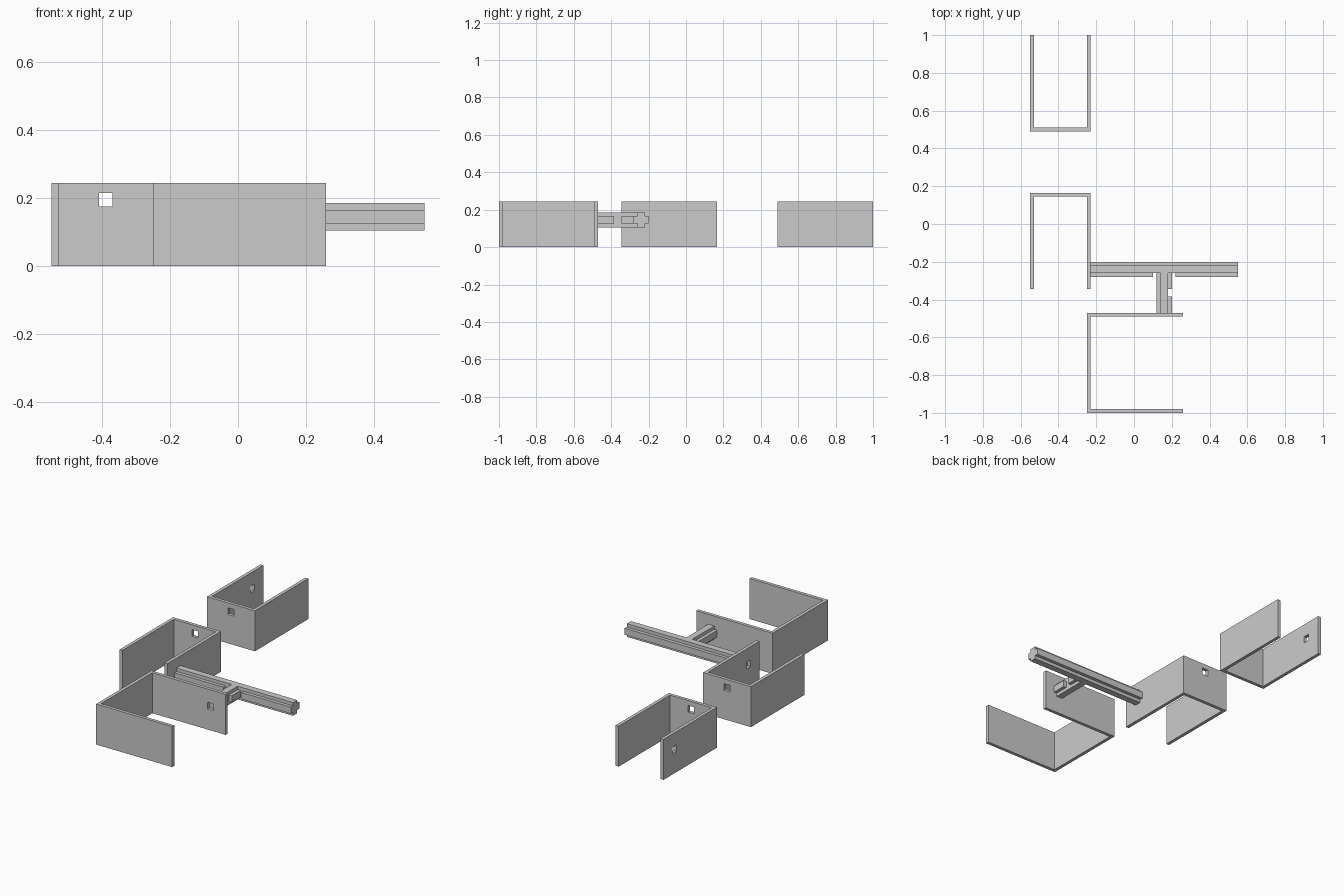
import bpy, bmesh
from mathutils import Matrix, Vector
from math import pi

if "Cube" in bpy.data.objects:
    bpy.data.objects.remove(bpy.data.objects["Cube"])

H, T = 0.245, 0.02      # bracket height, wall thickness


def prism(name, outline, length, matrix):
    """Extrude a 2D outline along local z, then place it."""
    bm = bmesh.new()
    face = bm.faces.new([bm.verts.new((x, y, 0)) for x, y in outline])
    ext = bmesh.ops.extrude_face_region(bm, geom=[face])
    bmesh.ops.translate(bm, vec=(0, 0, length),
                        verts=[v for v in ext["geom"] if isinstance(v, bmesh.types.BMVert)])
    bmesh.ops.transform(bm, matrix=matrix, verts=bm.verts)
    bmesh.ops.recalc_face_normals(bm, faces=bm.faces)
    me = bpy.data.meshes.new(name)
    bm.to_mesh(me)
    bm.free()
    ob = bpy.data.objects.new(name, me)
    bpy.context.collection.objects.link(ob)
    return ob


def cut(ob, center, size):
    """Cut a box-shaped opening and discard the cutter."""
    bpy.ops.mesh.primitive_cube_add(size=1, location=center)
    cutter = bpy.context.object
    cutter.scale = size
    cutter.hide_render = True
    mod = ob.modifiers.new("opening", 'BOOLEAN')
    mod.operation, mod.solver, mod.object = 'DIFFERENCE', 'EXACT', cutter
    bpy.context.view_layer.objects.active = ob
    bpy.ops.object.modifier_apply(modifier=mod.name)
    bpy.data.objects.remove(cutter)


def channel(name, width, depth, loc, angle):
    """U-shaped bracket, back wall on local y = 0, opening toward +y."""
    w = width / 2
    outline = [(-w, 0), (w, 0), (w, depth), (w - T, depth),
               (w - T, T), (-w + T, T), (-w + T, depth), (-w, depth)]
    return prism(name, outline, H, Matrix.Translation(loc) @ Matrix.Rotation(angle, 4, 'Z'))


def cross_bar(name, start, end):
    """Bar with a plus-shaped section."""
    a, b = 0.02, 0.04
    outline = [(-a, -b), (a, -b), (a, -a), (b, -a), (b, a), (a, a),
               (a, b), (-a, b), (-a, a), (-b, a), (-b, -a), (-a, -a)]
    d = Vector(end) - Vector(start)
    rot = d.to_track_quat('Z', 'Y').to_matrix().to_4x4()
    return prism(name, outline, d.length, Matrix.Translation(start) @ rot)


# Three U brackets with square holes
back = channel("back_bracket", 0.32, 0.51, (-0.39, 0.49, 0), 0)
cut(back, (-0.39, 0.50, 0.195), (0.04, 0.1, 0.04))
cut(back, (-0.54, 0.895, 0.145), (0.1, 0.04, 0.04))

middle = channel("middle_bracket", 0.32, 0.51, (-0.39, 0.165, 0), pi)
cut(middle, (-0.39, 0.155, 0.195), (0.04, 0.1, 0.04))
cut(middle, (-0.24, -0.24, 0.145), (0.1, 0.04, 0.04))

front = channel("front_bracket", 0.53, 0.51, (-0.25, -0.735, 0), -pi / 2)
cut(front, (0.16, -0.48, 0.145), (0.04, 0.1, 0.04))

# Long rail, its front rib interrupted at the joint
rail = cross_bar("long_rail", (-0.23, -0.24, 0.145), (0.55, -0.24, 0.145))
cut(rail, (0.16, -0.28, 0.145), (0.12, 0.04, 0.1))

# Short connecting bar with a notch in its right rib
stub = cross_bar("short_bar", (0.16, -0.47, 0.145), (0.16, -0.26, 0.145))
cut(stub, (0.20, -0.365, 0.145), (0.04, 0.04, 0.1))
